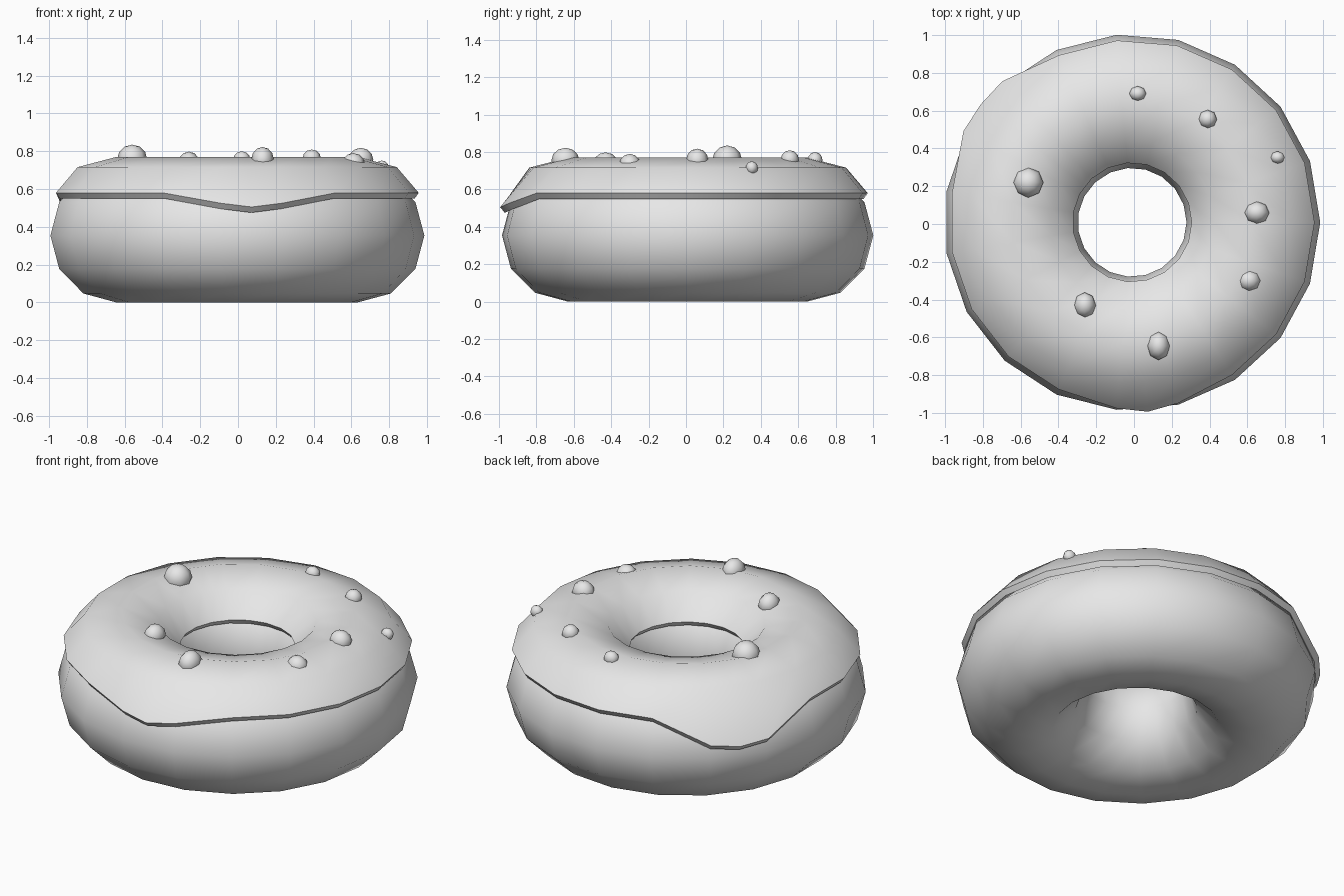
import bpy, bmesh, math
from mathutils import Vector

cube = bpy.data.objects.get("Cube")
if cube:
    bpy.data.objects.remove(cube, do_unlink=True)

SIDES = 19
CENTRE = Vector((-0.01, 0.009, 0))
RING, TUBE = 0.642, 0.354        # radius of the ring and of its dough

grey = bpy.data.materials.new("plain_grey")
grey.use_nodes = True
colour = (0.8, 0.8, 0.8, 1)
grey.diffuse_color = colour
grey.node_tree.nodes["Principled BSDF"].inputs["Base Color"].default_value = colour


def finish(name, bm, angle):
    """Turn a bmesh into a smooth shaded grey object."""
    bmesh.ops.recalc_face_normals(bm, faces=bm.faces[:])
    mesh = bpy.data.meshes.new(name)
    bm.to_mesh(mesh)
    bm.free()
    mesh.materials.append(grey)
    obj = bpy.data.objects.new(name, mesh)
    bpy.context.collection.objects.link(obj)
    bpy.ops.object.select_all(action="DESELECT")
    obj.select_set(True)
    bpy.context.view_layer.objects.active = obj
    bpy.ops.object.shade_smooth_by_angle(angle=math.radians(angle))
    return obj


def column(profile, step):
    """Stand a profile at a step round the ring; half steps lie mid-side."""
    turn = 2 * math.pi / SIDES
    flat = math.cos(turn / 2) if step % 1 else 1
    a = step * turn
    return [CENTRE + Vector((r * flat * math.cos(a), r * flat * math.sin(a), z))
            for r, z in profile]


def skin(columns):
    """Join closed profile loops into a ring."""
    bm = bmesh.new()
    loops = [[bm.verts.new(p) for p in col] for col in columns]
    for a, b in zip(loops, loops[1:] + loops[:1]):
        for i in range(len(a)):
            j = (i + 1) % len(a)
            bm.faces.new((a[i], b[i], b[j], a[j]))
    return bm


# dough ring
dough = [(RING + TUBE * math.cos(i * math.pi / 6), TUBE + TUBE * math.sin(i * math.pi / 6))
         for i in range(12)]
finish("dough", skin([column(dough, s) for s in range(SIDES)]), 60)

# icing: outer rim first, over the top to the hole, then back underneath
icing = [(0.945, 0.55), (0.966, 0.58), (0.85, 0.716), (RING, 0.77), (0.435, 0.716),
         (0.315, 0.58), (0.338, 0.55), (0.465, 0.668), (RING, 0.715), (0.82, 0.668)]

# rim radius and height where the icing runs down the side, by step
drips = {7: (1.015, 0.44), 7.5: (1.03, 0.42), 8: (1.015, 0.44),
         14: (0.988, 0.525), 14.5: (1.02, 0.505), 15: (0.988, 0.525)}


def icing_column(step):
    profile = list(icing)
    if step in drips:
        r, z = drips[step]
        profile[0] = (r - 0.025, z - 0.03)
        profile[1] = (r, z)
    return column(profile, step)


steps = sorted(set(range(SIDES)) | set(drips))
finish("icing", skin([icing_column(s) for s in steps]), 60)

# sprinkles: x, y, z, half width, half length
sprinkles = [
    (-0.56, 0.22, 0.755, 0.08, 0.08), (-0.26, -0.43, 0.735, 0.058, 0.068),
    (0.02, 0.69, 0.757, 0.045, 0.04), (0.13, -0.645, 0.755, 0.06, 0.075),
    (0.39, 0.555, 0.76, 0.049, 0.049), (0.65, 0.06, 0.755, 0.066, 0.06),
    (0.61, -0.3, 0.73, 0.062, 0.058), (0.76, 0.352, 0.715, 0.038, 0.033)]
for n, (x, y, z, w, l) in enumerate(sprinkles, 1):
    bm = bmesh.new()
    bmesh.ops.create_uvsphere(bm, u_segments=8, v_segments=6, radius=1)
    bmesh.ops.scale(bm, verts=bm.verts, vec=(w, l, (w + l) / 2))
    bmesh.ops.translate(bm, verts=bm.verts, vec=(x, y, z))
    finish(f"sprinkle_{n}", bm, 60)
